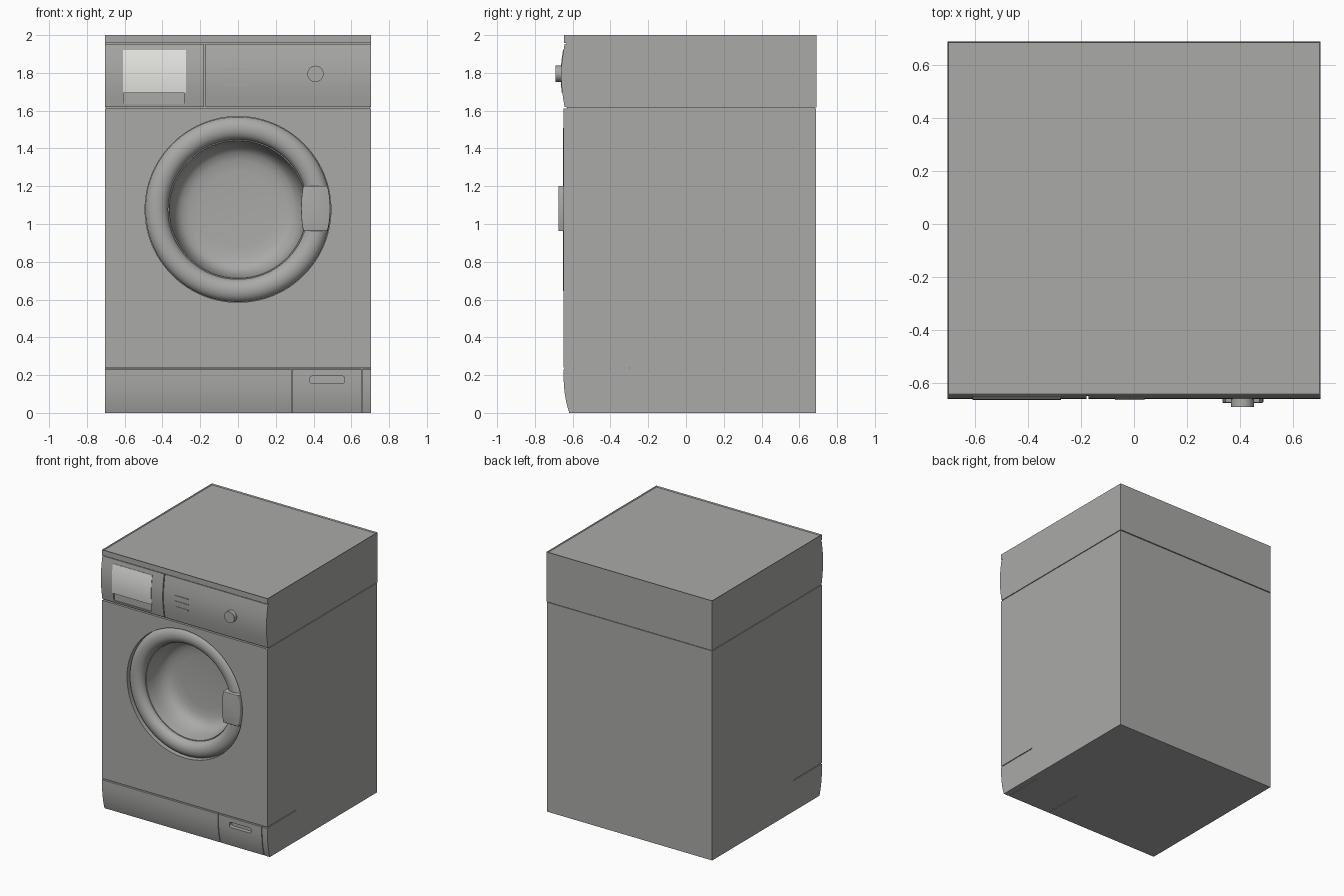
import bpy, bmesh, math
from mathutils import Matrix, Vector

if "Cube" in bpy.data.objects:
    bpy.data.objects.remove(bpy.data.objects["Cube"])


def material(name, rgb):
    m = bpy.data.materials.new(name)
    m.diffuse_color = (*rgb, 1)
    m.use_nodes = True
    m.node_tree.nodes["Principled BSDF"].inputs["Base Color"].default_value = m.diffuse_color
    return m


GREY = material("enamel grey", (0.40, 0.40, 0.39))
LIGHT = material("light drawer face", (0.82, 0.82, 0.79))
HALF = 0.705                      # half width of the machine
DOOR = Vector((0, 0, 1.077))      # door axis


def finish(name, bm, mat=GREY, smooth=False):
    bmesh.ops.recalc_face_normals(bm, faces=bm.faces)
    me = bpy.data.meshes.new(name)
    bm.to_mesh(me)
    bm.free()
    me.materials.append(mat)
    ob = bpy.data.objects.new(name, me)
    bpy.context.collection.objects.link(ob)
    if smooth:
        bpy.ops.object.select_all(action='DESELECT')
        ob.select_set(True)
        bpy.context.view_layer.objects.active = ob
        bpy.ops.object.shade_smooth_by_angle(angle=math.radians(35))
    return ob


def prism(points, direction):
    """Extrude a closed loop of 3D points along a direction."""
    bm = bmesh.new()
    face = bm.faces.new([bm.verts.new(p) for p in points])
    new = bmesh.ops.extrude_face_region(bm, geom=[face])
    bmesh.ops.translate(bm, vec=direction,
                        verts=[v for v in new["geom"] if isinstance(v, bmesh.types.BMVert)])
    return bm


def side_profile(name, yz, x0, x1, **kw):
    return finish(name, prism([(x0, y, z) for y, z in yz], (x1 - x0, 0, 0)), **kw)


def box(name, x, y, z, bevel=0, **kw):
    bm = prism([(x[0], y[0], z[0]), (x[1], y[0], z[0]), (x[1], y[0], z[1]), (x[0], y[0], z[1])],
               (0, y[1] - y[0], 0))
    if bevel:
        edges = [e for e in bm.edges if abs(e.verts[0].co.y - e.verts[1].co.y) > 1e-4]
        bmesh.ops.bevel(bm, geom=edges, offset=bevel, segments=4, affect='EDGES', profile=0.5)
    return finish(name, bm, **kw)


def cylinder(name, centre, radius, y0, y1, sides, **kw):
    pts = [(centre.x + radius * math.cos(2 * math.pi * i / sides), y0,
            centre.z + radius * math.sin(2 * math.pi * i / sides)) for i in range(sides)]
    return finish(name, prism(pts, (0, y1 - y0, 0)), **kw)


def cut(target, cutter):
    mod = target.modifiers.new("cut", 'BOOLEAN')
    mod.operation = 'DIFFERENCE'
    mod.solver = 'EXACT'
    mod.object = cutter
    cutter.hide_render = True
    cutter.hide_set(True)


# Main cabinet with a round door opening
cabinet = side_profile("cabinet", [(-.648, .241), (-.3, .241), (-.3, 0), (.687, 0),
                                   (.687, 1.612), (-.648, 1.612)], -HALF + .001, HALF - .001)
cut(cabinet, cylinder("door_opening_cutter", DOOR, .492, -.8, -.3, 96))

# Slim core that closes the seam under the top housing
box("seam_core", (-HALF + .008, HALF - .008), (-.63, .68), (1.605, 1.625))

# Top housing: flat lid with a fine raised rim, overhanging the control panel
bm = prism([(-HALF, y, z) for y, z in [(-.632, 1.617), (.69, 1.617), (.69, 2), (-.646, 2),
                                       (-.646, 1.957), (-.632, 1.957)]], (2 * HALF, 0, 0))
bmesh.ops.recalc_face_normals(bm, faces=bm.faces)
lid = max(bm.faces, key=lambda f: f.calc_center_median().z)
bmesh.ops.inset_region(bm, faces=[lid], thickness=.006)
bmesh.ops.translate(bm, verts=lid.verts, vec=(0, 0, -.009))
finish("top_housing", bm)


# Curved control panel, in two sections with a vertical seam
def panel_y(z):
    return -.643 - .018 * math.sin(math.pi * (z - 1.62) / .332)


def panel_curve(z0, z1, offset=0.0, n=14):
    return [(panel_y(z0 + (z1 - z0) * i / n) - offset, z0 + (z1 - z0) * i / n) for i in range(n + 1)]


panel_profile = panel_curve(1.62, 1.952) + [(-.631, 1.952), (-.631, 1.62)]
drawer_panel = side_profile("drawer_panel", panel_profile, -HALF, -.179, smooth=True)
side_profile("control_panel", panel_profile, -.172, HALF, smooth=True)

# Grip recess below the drawer and the light drawer face above it
cut(drawer_panel, box("grip_recess_cutter", (-.605, -.285), (-.75, -.638), (1.635, 1.694)))
side_profile("drawer_face", panel_curve(1.695, 1.92, .003) + panel_curve(1.695, 1.92, -.003)[::-1],
             -.61, -.275, mat=LIGHT, smooth=True)

# Indicator bars and programme knob
for i, z in enumerate((1.82, 1.778, 1.735)):
    box(f"indicator_bar_{i + 1}", (-.072, .04), (panel_y(z) - .004, -.64), (z - .004, z + .004))
cylinder("programme_knob", Vector((.41, 0, 1.795)), .043, -.692, -.64, 40, smooth=True)

# Plinth in three sections, rounded back towards the floor
curve = [(-.648 + .03 * (i / 10) ** 2.2, .2 * (1 - i / 10)) for i in range(11)]
plinth_profile = [(-.3, 0), (-.3, .235), (-.644, .235), (-.648, .23)] + curve
edge = HALF - .001
side_profile("plinth_left", plinth_profile, -edge, .282, smooth=True)
flap = side_profile("filter_flap", plinth_profile, .287, .655, smooth=True)
side_profile("plinth_right", plinth_profile, .66, edge, smooth=True)
cut(flap, box("flap_grip_cutter", (.38, .565), (-.75, -.615), (.155, .195), bevel=.014))

# Door: rounded ring and hollow glass bowl, turned around the door axis


def lathe(name, ry, steps=96):
    bm = bmesh.new()
    vs = [bm.verts.new((r, y, DOOR.z)) for r, y in ry]
    es = [bm.edges.new(p) for p in zip(vs, vs[1:])]
    bmesh.ops.spin(bm, geom=vs + es, cent=DOOR, axis=(0, 1, 0), angle=2 * math.pi,
                   steps=steps, use_merge=True)
    bmesh.ops.remove_doubles(bm, verts=bm.verts, dist=1e-5)
    # close the cabinet hole behind the ring so the part is solid
    rim = [e for e in bm.edges if e.is_boundary]
    if rim:
        bmesh.ops.holes_fill(bm, edges=rim, sides=0)
    return finish(name, bm, smooth=True)


ring = [(.43 + .0605 * math.cos(math.pi * i / 20), -.60 - .05 * math.sin(math.pi * i / 20))
        for i in range(21)]
lathe("door_ring", [(.37, -.57), (.4905, -.57)] + ring + [(.37, -.57)])
bowl = [(.378, -.595), (.364, -.595), (.355, -.53), (.343, -.48), (.325, -.445), (.30, -.422),
        (.26, -.408), (.20, -.402), (0, -.40)]
lathe("door_bowl", [(.378, -.38)] + bowl)

# Door handle plate, following the ring's outer edge
a = math.asin(.12 / .489)
outer = [(.489 * math.cos(t), .489 * math.sin(t)) for t in [-a + 2 * a * i / 10 for i in range(11)]]
inner = [(.334 + .011 * (1 - i / 5) ** 2, .12 - .024 * i) for i in range(11)]
bm = prism([(x, -.676, DOOR.z + .005 + z) for x, z in outer + inner], (0, .086, 0))
front = [e for e in bm.edges if all(v.co.y < -.67 for v in e.verts)]
bmesh.ops.bevel(bm, geom=front, offset=.006, segments=3, affect='EDGES', profile=0.5)
finish("door_handle", bm, smooth=True)
